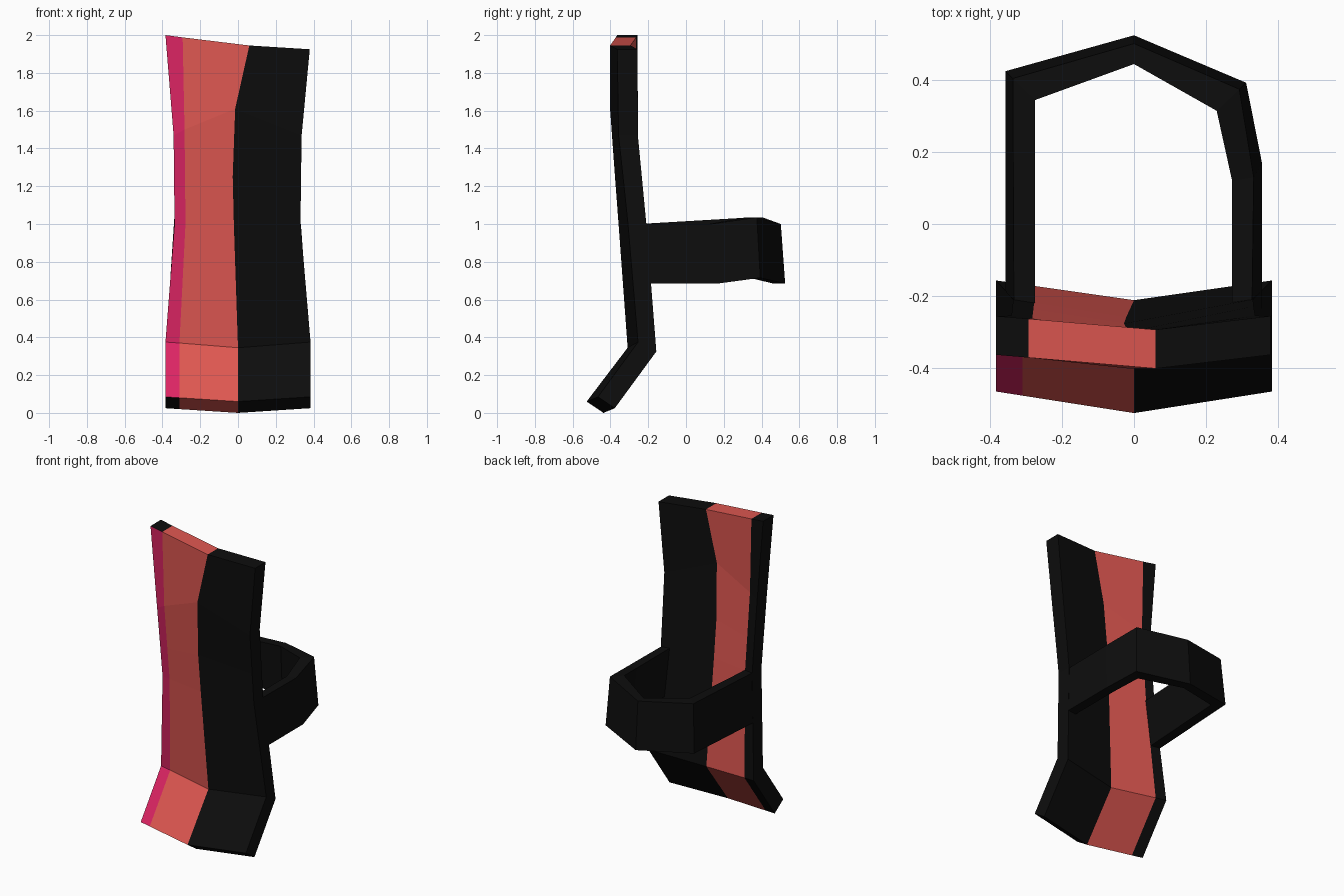
import bpy, bmesh

if "Cube" in bpy.data.objects:
    bpy.data.objects.remove(bpy.data.objects["Cube"])

def mat(name, col):
    m = bpy.data.materials.new(name)
    m.diffuse_color = (*col, 1)
    m.use_nodes = True
    m.node_tree.nodes["Principled BSDF"].inputs["Base Color"].default_value = m.diffuse_color
    return m

BLACK = mat("black", (0.004, 0.004, 0.004))
RED = mat("coral_red", (0.73, 0.095, 0.082))
PINK = mat("crimson", (0.71, 0.018, 0.125))

def finish(bm, name, mats):
    bmesh.ops.recalc_face_normals(bm, faces=bm.faces[:])
    me = bpy.data.meshes.new(name)
    bm.to_mesh(me)
    bm.free()
    for m in mats:
        me.materials.append(m)
    ob = bpy.data.objects.new(name, me)
    bpy.context.collection.objects.link(ob)
    return ob

# Shin-like panel: rows from top to bottom, four columns across
# (left edge, stripe edge, ridge, right edge)
# x columns, z columns, ridge front y, ridge back y, edge setback, back z shift
rows = [
    ((-.384, -.293, .06, .38), (2.0, 1.988, 1.945, 1.925), -.402, -.294, .038, 0),
    ((-.341, -.283, -.015, .337), (1.47, 1.50, 1.61, 1.47), -.402, -.300, .045, 0),
    ((-.338, -.280, -.028, .333), (1.20, 1.21, 1.25, 1.20), -.376, -.277, .048, 0),
    ((-.336, -.278, -.022, .331), (1.0, 1.0, 1.0, 1.0), -.357, -.260, .05, 0),
    ((-.384, -.31, 0, .384), (.375, .37, .345, .375), -.309, -.212, .055, -.05),
    ((-.384, -.31, 0, .384), (.085, .08, .06, .085), -.526, -.437, .06, -.06),
]
bm = bmesh.new()
front, back = [], []
for xs, zs, yf, yb, off, dz in rows:
    f, b = [], []
    for x, z in zip(xs, zs):
        edge = xs[0] if x < xs[2] else xs[3]
        s = off * abs(x - xs[2]) / abs(edge - xs[2])
        f.append(bm.verts.new((x, yf + s, z)))
        b.append(bm.verts.new((x, yb + s, z + dz)))
    # keep the outer back edges at the bottom slightly closer to the front ones
    front.append(f)
    back.append(b)

def quad(a, b, c, d, mi):
    bm.faces.new((a, b, c, d)).material_index = mi

n = len(rows)
for r in range(n - 1):
    for c in range(3):
        quad(front[r][c], front[r+1][c], front[r+1][c+1], front[r][c+1], (2, 1, 0)[c])
        quad(back[r][c], back[r][c+1], back[r+1][c+1], back[r+1][c], (0, 1, 0)[c])
    for c in (0, 3):
        quad(front[r][c], back[r][c], back[r+1][c], front[r+1][c], 0)
for r in (0, n - 1):
    for c in range(3):
        quad(front[r][c], front[r][c+1], back[r][c+1], back[r][c], (0, 1, 0)[c])
finish(bm, "guard_panel", [BLACK, RED, PINK])

# Strap loop behind the panel, flaring a little towards the bottom
# outer top (x, y, z), inner top (x, y), outer bottom (x, y, z), inner bottom (x, y)
strap = [
    ((-.334, -.25, 1.0), (-.275, -.25), (-.358, -.235, .685), (-.295, -.235)),
    ((-.337, .405, 1.035), (-.275, .345), (-.358, .425, .72), (-.295, .365)),
    ((0, .502, 1.0), (0, .445), (0, .525, .685), (0, .462)),
    ((.293, .375, 1.035), (.23, .315), (.312, .393, .715), (.25, .335)),
    ((.333, .13, 1.0), (.273, .12), (.356, .17, .685), (.293, .155)),
    ((.328, -.25, 1.0), (.273, -.25), (.356, -.235, .685), (.293, -.235)),
]
bm = bmesh.new()
rings = []
for ot, it, ob_, ib in strap:
    pts = (ot, (*it, ot[2]), (*ib, ob_[2]), ob_)
    rings.append([bm.verts.new(p) for p in pts])
for a, b in zip(rings, rings[1:]):
    for i in range(4):
        j = (i + 1) % 4
        bm.faces.new((a[i], a[j], b[j], b[i]))
bm.faces.new(rings[0])
bm.faces.new(rings[-1])
finish(bm, "back_strap", [BLACK])
